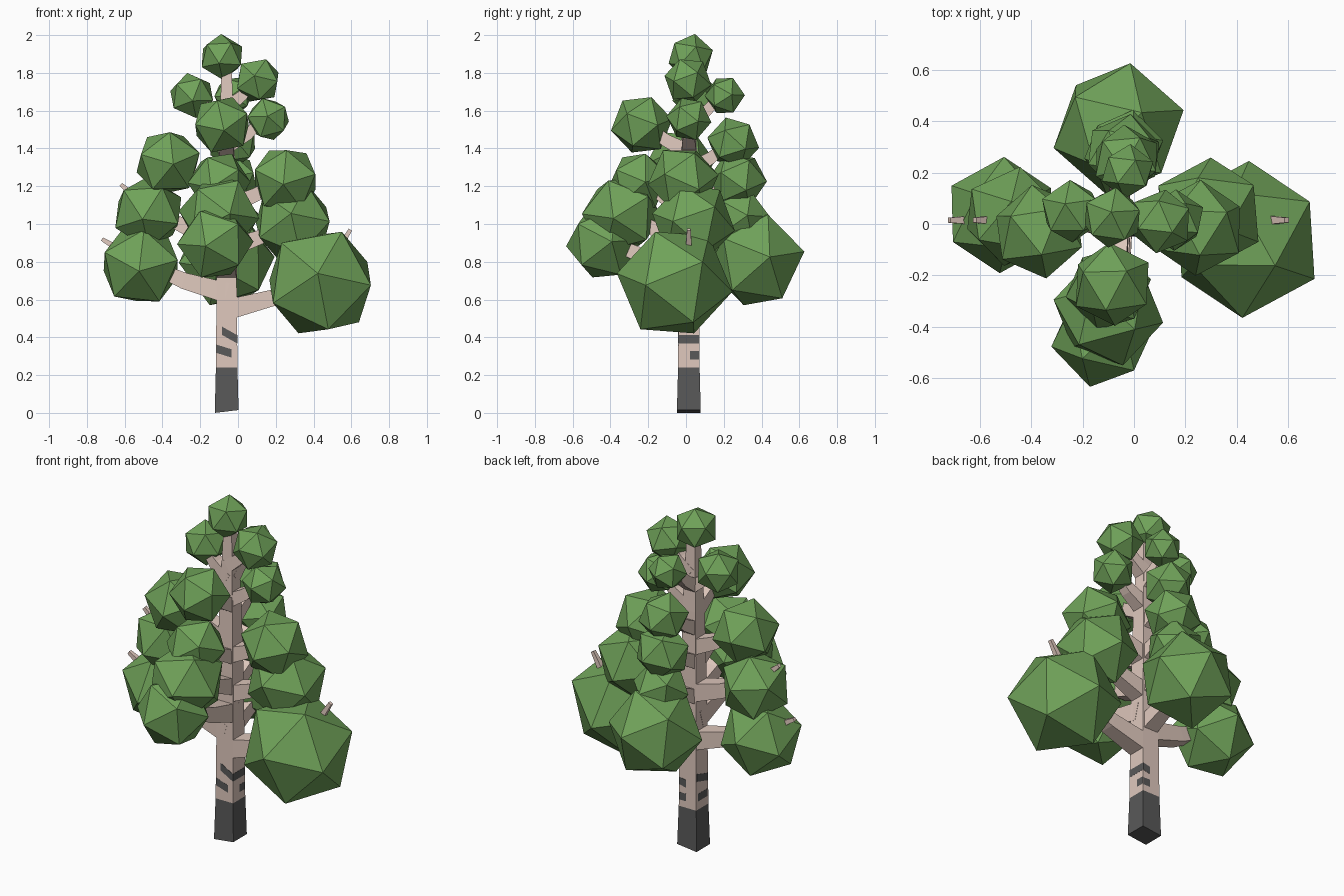
import bpy, bmesh, math, random
from mathutils import Vector, Euler

if "Cube" in bpy.data.objects:
    bpy.data.objects.remove(bpy.data.objects["Cube"])

random.seed(4)
CX, CY = -0.06, 0.015  # trunk axis


def material(name, rgb):
    m = bpy.data.materials.new(name)
    m.diffuse_color = (*rgb, 1)
    m.use_nodes = True
    m.node_tree.nodes["Principled BSDF"].inputs["Base Color"].default_value = m.diffuse_color
    return m


LEAF = material("leaf", (0.16, 0.36, 0.10))
BARK = material("bark", (0.74, 0.58, 0.51))
DARK = material("dark_bark", (0.10, 0.10, 0.10))


def add_object(name, bm, mat):
    me = bpy.data.meshes.new(name)
    bm.to_mesh(me)
    bm.free()
    me.materials.append(mat)
    ob = bpy.data.objects.new(name, me)
    bpy.context.collection.objects.link(ob)
    return ob


def loft(name, rings, mat):
    """Skin a list of four-cornered rings and cap both ends."""
    bm = bmesh.new()
    loops = [[bm.verts.new(p) for p in ring] for ring in rings]
    for a, b in zip(loops, loops[1:]):
        for i in range(4):
            j = (i + 1) % 4
            bm.faces.new((a[i], a[j], b[j], b[i]))
    bm.faces.new(loops[0][::-1])
    bm.faces.new(loops[-1])
    bmesh.ops.recalc_face_normals(bm, faces=bm.faces)
    return add_object(name, bm, mat)


def square(z, h, tilt=0.0):
    return [(CX + sx * h, CY + sy * h, z + tilt * (1 + sx) / 2)
            for sx, sy in ((-1, -1), (1, -1), (1, 1), (-1, 1))]


# Trunk: dark foot and pale tapering stem
loft("trunk_foot", [square(0, 0.063, 0.015), square(0.24, 0.057)], DARK)
loft("trunk", [square(z, h) for z, h in
               ((0.24, 0.057), (0.6, 0.054), (1.0, 0.05), (1.4, 0.042), (1.87, 0.025))], BARK)


# Bark marks: thin slabs on each side (side angle, u start, u end, z start, z end)
def bark_mark(index, angle, u0, u1, z0, z1):
    n = Vector((math.cos(angle), math.sin(angle), 0))
    t = Vector((-n.y, n.x, 0))
    rings = []
    for u, z in ((u0, z0), (u1, z1)):
        c = Vector((CX, CY, 0)) + t * u
        rings.append([c + n * d + Vector((0, 0, z + h))
                      for d, h in ((0.045, -0.022), (0.0568, -0.022), (0.0568, 0.022), (0.045, 0.022))])
    loft(f"bark_mark_{index}", rings, DARK)


FRONT, RIGHT, BACK, LEFT = -math.pi / 2, 0, math.pi / 2, math.pi
for k, mark in enumerate((
        (FRONT, -0.025, 0.055, 0.435, 0.39), (FRONT, -0.055, 0.025, 0.34, 0.315),
        (RIGHT, -0.055, 0.055, 0.39, 0.39), (RIGHT, 0.005, 0.055, 0.305, 0.305),
        (BACK, -0.055, -0.01, 0.39, 0.38), (BACK, -0.055, -0.01, 0.30, 0.30),
        (LEFT, -0.05, 0.055, 0.43, 0.40), (LEFT, -0.04, 0.05, 0.31, 0.31)), 1):
    bark_mark(k, *mark)


# Branch: square section path straight out of one trunk side, optional upturned tip
def branch(name, angle, ball, tip):
    x, y, z, r = ball
    d = Vector((math.cos(angle), math.sin(angle), 0))
    side = Vector((-d.y, d.x, 0))
    reach = Vector((x - CX, y - CY, 0)).dot(d)
    h = 0.026 + 0.028 * min(1, reach / 0.45)
    path = [(0, z - 0.145, h), (reach * 0.5, z - 0.08, h * 0.8), (reach, z + 0.02, h * 0.5)]
    if tip:
        path.append((tip[0], tip[1], 0.010))
    rings = []
    for i, (s, pz, w) in enumerate(path):
        a, b = path[max(i - 1, 0)], path[min(i + 1, len(path) - 1)]
        tan = (d * (b[0] - a[0]) + Vector((0, 0, b[1] - a[1]))).normalized()
        up = side.cross(tan)
        c = Vector((CX, CY, pz)) + d * s
        rings.append([c + side * (w * u) + up * (w * v)
                      for u, v in ((-1, -1), (1, -1), (1, 1), (-1, 1))])
    loft(name, rings, BARK)


# Leaf clump: a turned twenty-sided ball, sized and centred by its outer bounds
def leaf_clump(name, ball):
    x, y, z, r = ball
    rot = Euler((math.pi / 2 + random.uniform(-.3, .3), random.uniform(0, 1.25), random.uniform(-.3, .3)))
    bm = bmesh.new()
    bmesh.ops.create_icosphere(bm, subdivisions=1, radius=1, matrix=rot.to_matrix().to_4x4())
    half = sum(max(v.co[i] for v in bm.verts) for i in range(3)) / 3
    bmesh.ops.scale(bm, verts=bm.verts, vec=[r / half] * 3)
    add_object(name, bm, LEAF).location = (x, y, z)


# Clumps per side: (x, y, z, half size), optional branch tip (reach, height)
sides = {
    "right": (RIGHT, [((0.435, -0.06, 0.69, 0.281), (0.655, 0.97)), ((0.29, 0.04, 1.01, 0.205), None),
                      ((0.25, -0.015, 1.235, 0.168), None), ((0.16, 0.015, 1.555, 0.113), None),
                      ((0.105, 0.01, 1.76, 0.115), None)]),
    "left": (LEFT, [((-0.515, 0.035, 0.78, 0.204), (0.66, 0.92)), ((-0.475, 0.03, 1.06, 0.186), (0.56, 1.21)),
                    ((-0.37, -0.03, 1.325, 0.170), None), ((-0.245, 0.05, 1.68, 0.118), None)]),
    "front": (FRONT, [((-0.12, -0.435, 0.90, 0.195), None), ((-0.10, -0.34, 1.05, 0.205), None),
                      ((-0.10, -0.25, 1.22, 0.16), None), ((-0.085, -0.235, 1.525, 0.15), None)]),
    "back": (BACK, [((-0.06, 0.37, 0.81, 0.25), None), ((-0.04, 0.29, 1.03, 0.15), None),
                    ((-0.04, 0.275, 1.235, 0.145), None), ((-0.03, 0.25, 1.43, 0.13), None),
                    ((-0.025, 0.205, 1.68, 0.10), None)]),
}
for side, (angle, clumps) in sides.items():
    for k, (ball, tip) in enumerate(clumps, 1):
        branch(f"branch_{side}_{k}", angle, ball, tip)
        leaf_clump(f"leaf_clump_{side}_{k}", ball)

leaf_clump("leaf_clump_top", (-0.085, 0.025, 1.885, 0.115))
